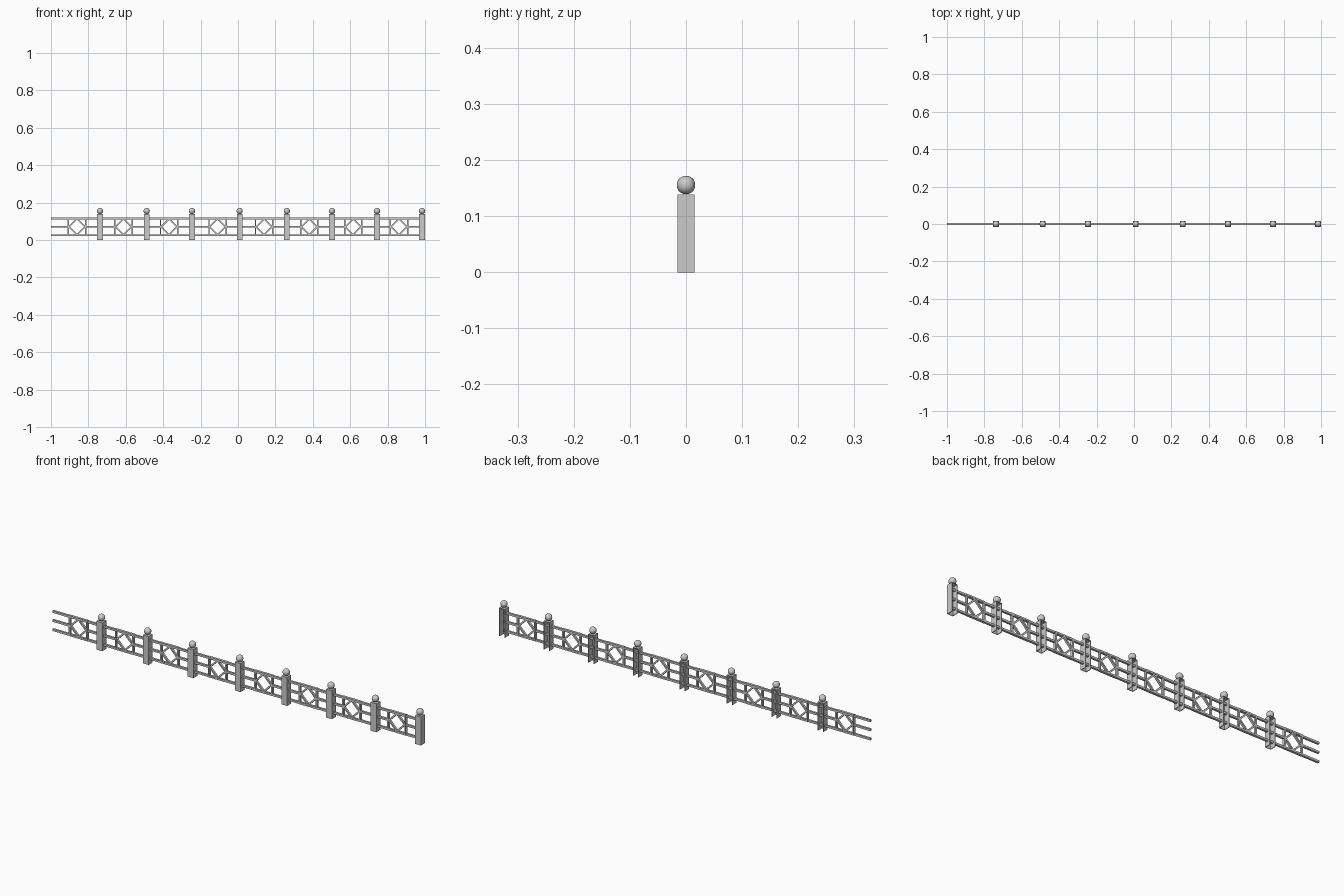
import bpy, bmesh, math

if "Cube" in bpy.data.objects:
    bpy.data.objects.remove(bpy.data.objects["Cube"])

POSTS = [-0.738, -0.488, -0.246, 0.009, 0.261, 0.503, 0.743, 0.984]
PANELS = [-0.861, -0.612, -0.368, -0.109, 0.140, 0.381, 0.616, 0.861]
PANEL_Z = 0.071


def finish(name, bm):
    bmesh.ops.recalc_face_normals(bm, faces=bm.faces)
    mesh = bpy.data.meshes.new(name)
    bm.to_mesh(mesh)
    bm.free()
    ob = bpy.data.objects.new(name, mesh)
    bpy.context.collection.objects.link(ob)
    return ob


def prism(name, outline, z0, z1):
    """Extrude an XY outline upwards."""
    bm = bmesh.new()
    face = bm.faces.new([bm.verts.new((x, y, z0)) for x, y in outline])
    top = bmesh.ops.extrude_face_region(bm, geom=[face])["geom"]
    for v in top:
        if isinstance(v, bmesh.types.BMVert):
            v.co.z = z1
    return finish(name, bm)


def box(name, x0, x1, y0, y1, z0, z1):
    return prism(name, [(x0, y0), (x1, y0), (x1, y1), (x0, y1)], z0, z1)


def square_ring(name, cx, outer, inner, depth, turn):
    """Four-sided open frame standing in the XZ plane."""
    bm = bmesh.new()
    loops = []
    for r, y in ((outer, -depth), (outer, depth), (inner, depth), (inner, -depth)):
        loops.append([bm.verts.new((cx + r * math.cos(turn + k * math.pi / 2), y,
                                    PANEL_Z + r * math.sin(turn + k * math.pi / 2)))
                      for k in range(4)])
    for i in range(4):
        a, b = loops[i], loops[(i + 1) % 4]
        for k in range(4):
            n = (k + 1) % 4
            bm.faces.new((a[k], a[n], b[n], b[k]))
    return finish(name, bm)


# Posts: channels open at the back, each with a cap and a ball
h, t = 0.0155, 0.003
for x in POSTS:
    prism("post", [(x - h, -h), (x + h, -h), (x + h, h), (x + h - t, h),
                   (x + h - t, -h + t), (x - h + t, -h + t),
                   (x - h + t, h), (x - h, h)], 0, 0.137)
    box("post_cap", x - h, x + h, -h, h, 0.136, 0.139)
    bpy.ops.mesh.primitive_uv_sphere_add(segments=24, ring_count=14, radius=0.0165,
                                         location=(x, 0, 0.1555))
    ball = bpy.context.object
    ball.name = "post_ball"
    bpy.ops.object.shade_smooth_by_angle()

# Decorative panels: square frame with a diamond inside
for x in PANELS:
    square_ring("panel_frame", x, 0.05 * math.sqrt(2), 0.0425 * math.sqrt(2), 0.006, math.pi / 4)
    square_ring("panel_diamond", x, 0.048, 0.037, 0.005, 0)

# Long top and bottom rails
for name, z in (("top_rail", 0.115), ("bottom_rail", 0.026)):
    box(name, -1, 0.984, -0.005, 0.005, z - 0.005, z + 0.005)

# Middle rail, broken at every panel
edges = [-1] + [e for x in PANELS for e in (x - 0.045, x + 0.045)] + [0.984]
for a, b in zip(edges[::2], edges[1::2]):
    box("middle_rail", a, b, -0.005, 0.005, 0.066, 0.076)
